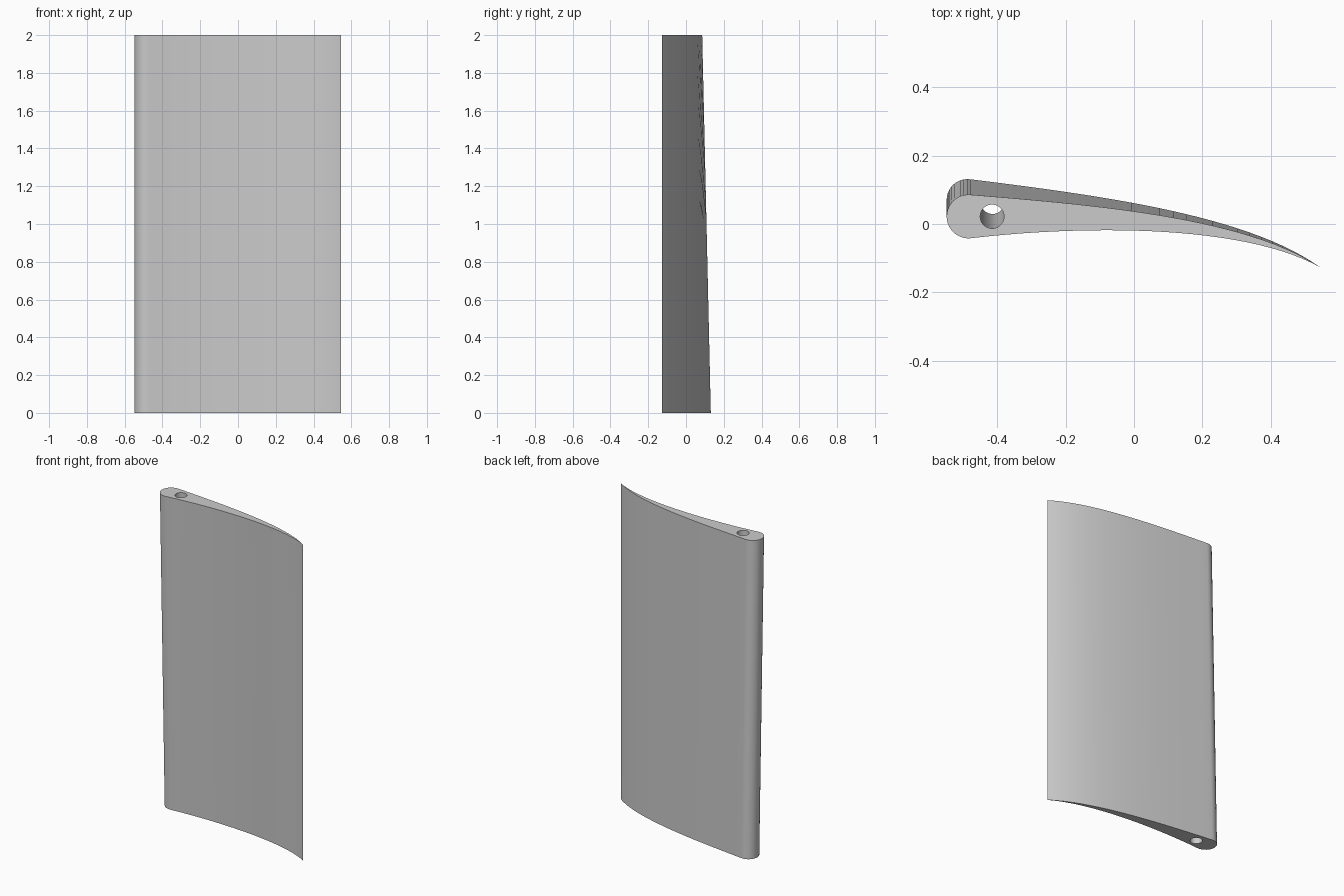
import bpy, bmesh, math
from mathutils import Vector
from mathutils.geometry import interpolate_bezier

if "Cube" in bpy.data.objects:
    bpy.data.objects.remove(bpy.data.objects["Cube"])

HEIGHT = 2.0
TIP = Vector((0.545, -0.127))
NOSE = Vector((-0.484, 0.022))
NOSE_R = 0.064
HOLE = Vector((-0.415, 0.022))
HOLE_R = 0.035
TWIST = 0.044  # sideways lean of the foot, growing away from the trailing edge

metal = bpy.data.materials.new("light_grey")
metal.use_nodes = True
grey = (0.6, 0.6, 0.6, 1)
metal.diffuse_color = grey
metal.node_tree.nodes["Principled BSDF"].inputs["Base Color"].default_value = grey


def arc(centre, radius, start, end, steps):
    angles = [math.radians(start + (end - start) * i / steps) for i in range(steps + 1)]
    return [centre + radius * Vector((math.cos(a), math.sin(a))) for a in angles]


def curve(a, b, c, d, steps=28):
    pts = interpolate_bezier(*[Vector((*p, 0)) for p in (a, b, c, d)], steps)
    return [p.to_2d() for p in pts]


# Cambered section: round nose, hollow pressure side, arched suction side
nose = arc(NOSE, NOSE_R, 84, 276, 20)
lower = curve(nose[-1], (-0.15, -0.003), (0.32, 0.0), TIP)
upper = curve(TIP, (0.33, 0.018), (-0.1, 0.055), nose[0])
outline = nose + lower[1:] + upper[1:-1]
pin_hole = arc(HOLE, HOLE_R, 0, 360, 28)[:-1]

bm = bmesh.new()


def ring(points, z):
    lean = TWIST * (1 - z / HEIGHT)
    verts = [bm.verts.new((p.x, p.y + lean * (TIP.x - p.x), z)) for p in points]
    edges = [bm.edges.new((v, verts[(i + 1) % len(verts)])) for i, v in enumerate(verts)]
    return verts, edges


# Outer skin and bore, lofted from foot to head
cap_edges = {0: [], HEIGHT: []}
for points in (outline, pin_hole):
    foot, foot_edges = ring(points, 0)
    head, head_edges = ring(points, HEIGHT)
    cap_edges[0] += foot_edges
    cap_edges[HEIGHT] += head_edges
    for i in range(len(points)):
        j = (i + 1) % len(points)
        bm.faces.new((foot[i], foot[j], head[j], head[i]))

# End caps pierced by the bore
for edges in cap_edges.values():
    bmesh.ops.triangle_fill(bm, edges=edges, use_beauty=True)
bmesh.ops.recalc_face_normals(bm, faces=bm.faces)

mesh = bpy.data.meshes.new("blade")
bm.to_mesh(mesh)
bm.free()
mesh.materials.append(metal)
blade = bpy.data.objects.new("blade", mesh)
bpy.context.collection.objects.link(blade)

bpy.ops.object.select_all(action="DESELECT")
blade.select_set(True)
bpy.context.view_layer.objects.active = blade
bpy.ops.object.shade_smooth_by_angle(angle=math.radians(30))
